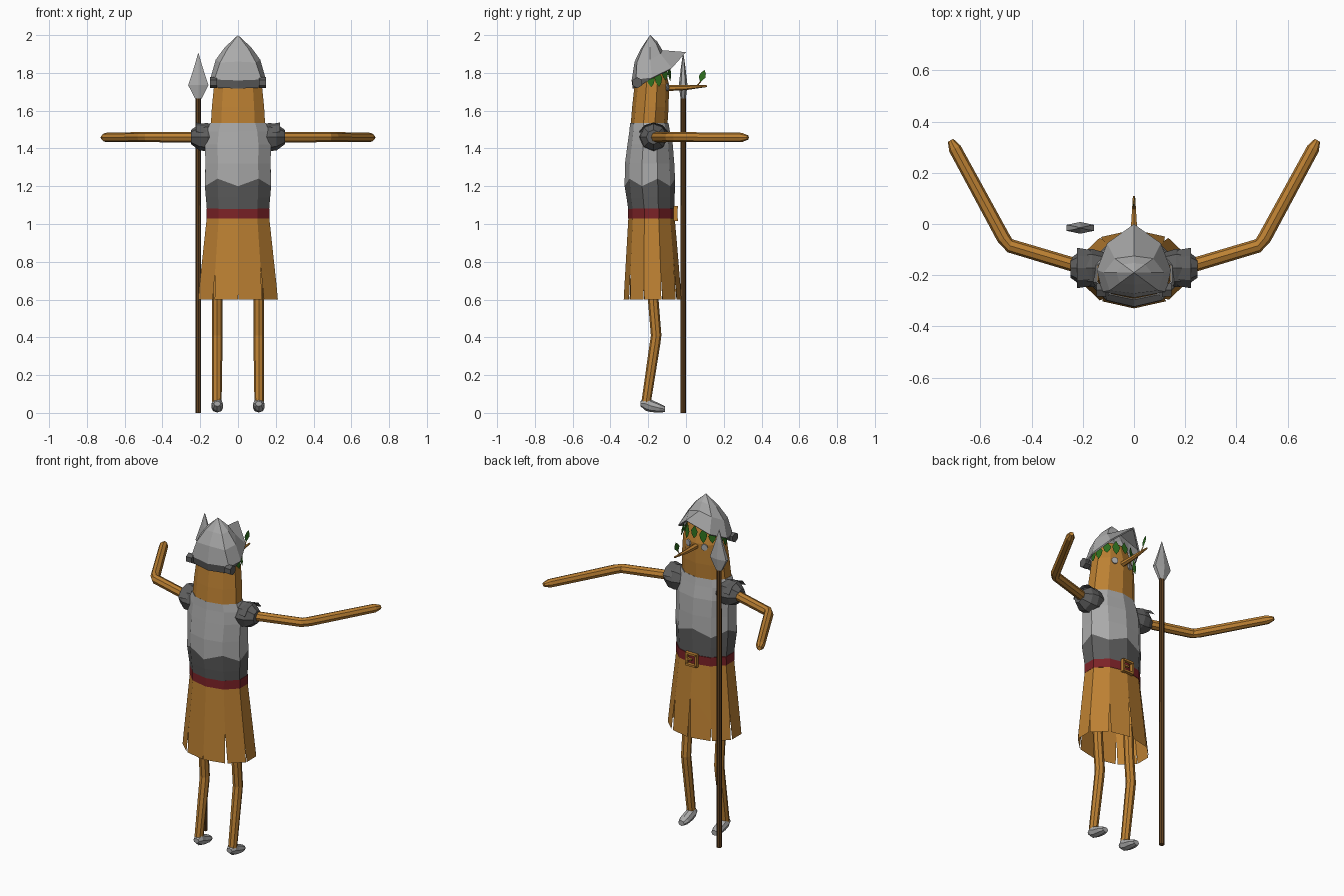
import bpy, bmesh
from math import sin, cos, pi, radians
from mathutils import Vector as V

default = bpy.data.objects.get("Cube")
if default:
    bpy.data.objects.remove(default, do_unlink=True)

X, Y, Z = V((1, 0, 0)), V((0, 1, 0)), V((0, 0, 1))


def material(name, rgb):
    m = bpy.data.materials.new(name)
    m.use_nodes = True
    m.diffuse_color = (*rgb, 1)
    m.node_tree.nodes["Principled BSDF"].inputs["Base Color"].default_value = (*rgb, 1)
    return m


WOOD = material("orange wood", (0.51, 0.22, 0.033))
STEEL = material("light steel", (0.4, 0.4, 0.4))
IRON = material("dark iron", (0.11, 0.11, 0.11))
RED = material("belt red", (0.2, 0.016, 0.02))
BROWN = material("shaft brown", (0.12, 0.055, 0.015))
GREEN = material("leaf green", (0.025, 0.15, 0.012))


def build(name, verts, faces, *mats, rule=None):
    me = bpy.data.meshes.new(name)
    me.from_pydata([tuple(v) for v in verts], [], faces)
    bm = bmesh.new()
    bm.from_mesh(me)
    bmesh.ops.remove_doubles(bm, verts=bm.verts, dist=1e-5)
    bmesh.ops.recalc_face_normals(bm, faces=bm.faces)
    bm.to_mesh(me)
    bm.free()
    for m in mats:
        me.materials.append(m)
    if rule:
        for p in me.polygons:
            p.material_index = rule(p.center)
    ob = bpy.data.objects.new(name, me)
    bpy.context.collection.objects.link(ob)
    return ob


def ring(c, u, v, n=10):
    # starts on the v axis so that one vertex lies there
    return [c + u * cos(pi / 2 + 2 * pi * i / n) + v * sin(pi / 2 + 2 * pi * i / n) for i in range(n)]


def loft(name, rings, *mats, caps=(True, True), rule=None):
    n = len(rings[0])
    faces = [(r * n + i, r * n + (i + 1) % n, (r + 1) * n + (i + 1) % n, (r + 1) * n + i)
             for r in range(len(rings) - 1) for i in range(n)]
    if caps[0]:
        faces.append(tuple(range(n)))
    if caps[1]:
        faces.append(tuple(range(len(rings) * n - n, len(rings) * n)))
    return build(name, [p for r in rings for p in r], faces, *mats, rule=rule)


def tube(name, path, radii, ref, mat, n=8):
    pts = [V(p) for p in path]
    rings = []
    for i, p in enumerate(pts):
        d = (pts[min(i + 1, len(pts) - 1)] - pts[max(i - 1, 0)]).normalized()
        u = ref.cross(d).normalized()
        rings.append(ring(p, u * radii[i], d.cross(u) * radii[i], n))
    return loft(name, rings, mat)


def section(z, hx, y0, y1):
    return ring(V((0, (y0 + y1) / 2, z)), X * hx / 0.95, Y * (y1 - y0) / 2)


def leaf(name, base, tip, side):
    base, tip = V(base), V(tip)
    mid = base.lerp(tip, 0.45)
    low = base.lerp(tip, 0.75)
    pts = [base, mid + side, low + side * 0.7, tip, low - side * 0.7, mid - side]
    build(name, pts, [(0, 1, 2, 3), (0, 3, 4, 5)], GREEN)


def box(name, c, size, mat):
    c = V(c)
    hx, hy, hz = (s / 2 for s in size)
    rings = [[c + V((x * hx, y * hy, z * hz)) for x, y in ((-1, -1), (1, -1), (1, 1), (-1, 1))]
             for z in (-1, 1)]
    loft(name, rings, mat)


# Head
loft("head", [section(1.5, 0.145, -0.295, -0.1), section(1.62, 0.138, -0.285, -0.092),
              section(1.74, 0.126, -0.272, -0.09), section(1.85, 0.09, -0.25, -0.12)], WOOD)

# Torso: mail below a breastplate with a wavy lower edge
hem = [p + Z * (0.025 if i % 2 == 0 else -0.015) for i, p in enumerate(section(1.215, 0.175, -0.325, -0.058))]
loft("mail_shirt", [section(1.06, 0.163, -0.303, -0.062), section(1.14, 0.17, -0.315, -0.06), hem],
     IRON, caps=(True, False))
loft("breastplate", [hem, section(1.32, 0.172, -0.323, -0.062), section(1.42, 0.175, -0.31, -0.07),
                     section(1.49, 0.165, -0.3, -0.085), section(1.535, 0.148, -0.296, -0.093),
                     section(1.52, 0.125, -0.27, -0.12)], STEEL, caps=(False, False))

# Belt and buckle
loft("belt", [section(1.03, 0.167, -0.307, -0.057), section(1.082, 0.167, -0.306, -0.057)], RED)
for s in (-1, 1):
    box("buckle_side", (s * 0.032, -0.055, 1.055), (0.012, 0.02, 0.078), WOOD)
    box("buckle_bar", (0, -0.052, 1.055 + s * 0.033), (0.064, 0.02, 0.012), WOOD)
box("buckle_pin", (0.014, -0.052, 1.055), (0.036, 0.016, 0.01), WOOD)

# Tattered skirt: panels joined above slits of differing height
N = 10
top = section(1.035, 0.165, -0.305, -0.06)
bottom = section(0.6, 0.212, -0.33, -0.022)
slit_height = [0.86, 0.7, 0.76, 0.66, 0.75, 0.65, 0.78, 0.68, 0.72, 0.8]
verts, faces = [], []
for i in range(N):
    j = (i + 1) % N
    knots = [top[k].lerp(bottom[k], (1.035 - slit_height[k]) / 0.435) for k in (i, j)]
    gaps = [(slit_height[k] - 0.6) * 0.4 for k in (i, j)]
    left = bottom[i].lerp(bottom[j], gaps[0])
    right = bottom[j].lerp(bottom[i], gaps[1] * 0.5)
    b = len(verts)
    verts += [top[i], top[j], knots[1], knots[0], left, right]
    faces += [(b, b + 1, b + 2, b + 3), (b + 3, b + 2, b + 5, b + 4)]
build("skirt", verts, faces, WOOD)

# Helmet: pointed dome whose rim rises into a peak over the face
half_rim = [(0, 0, 1.91), (0.105, -0.075, 1.825), (0.145, -0.18, 1.775), (0.125, -0.265, 1.765), (0, -0.288, 1.76)]
half_mid = [(0, -0.125, 1.92), (0.075, -0.135, 1.9), (0.118, -0.19, 1.87), (0.095, -0.26, 1.855), (0, -0.272, 1.86)]


def both(half):
    pts = [V(p) for p in half]
    return pts + [V((-p.x, p.y, p.z)) for p in pts[-2:0:-1]]


rim, mid = both(half_rim), both(half_mid)
apex = V((0, -0.19, 2.0))
crown = [m.lerp(apex, 0.5) + (m - apex) * 0.08 + Z * 0.012 for m in mid]
loft("helmet", [rim, mid, crown, [apex] * 8], STEEL, caps=(False, False))
band = [V((p.x * 0.97, p.y + (0.006 if p.y < -0.2 else -0.008), p.z - (0.043 if p.y < -0.2 else 0.008)))
        for p in rim]
loft("helmet_band", [rim, band], STEEL, IRON, caps=(False, False), rule=lambda c: int(c.y < -0.2))
for s in (-1, 1):
    tube("helmet_bolt", [(s * 0.11, -0.258, 1.748), (s * 0.147, -0.258, 1.748)], [0.029, 0.029], Z, IRON, 6)

# Face
for s in (-1, 1):
    c = V((s * 0.052, -0.103, 1.725))
    out = V((s * 0.4, 1, 0)).normalized()
    side = Z.cross(out)
    loft("eye", [ring(c + out * d, side * 0.019, Z * 0.02, 8) for d in (0, 0.008)], STEEL)
tube("twig_nose", [(0, -0.11, 1.72), (0, 0, 1.722), (0, 0.11, 1.73)], [0.017, 0.013, 0.005], Z, WOOD, 6)
tube("nose_stem", [(0, 0.055, 1.727), (0, 0.078, 1.755)], [0.004, 0.003], X, WOOD, 4)
leaf("nose_leaf", (0, 0.075, 1.75), (0, 0.098, 1.815), V((0.004, 0.018, -0.004)))

# Leaf fringe beneath the helmet rim
for k in range(-4, 5):
    a = radians(90 + 24 * k)
    front = sin(a)
    x, y = 0.132 * cos(a), -0.181 + 0.098 * front
    z = 1.79 + 0.05 * max(front, 0)
    leaf("fringe_leaf", (x * 0.95, y, z + 0.01), (x * 1.04, y + 0.008, z - 0.065 - 0.015 * (k % 2)),
         V((-sin(a), cos(a), 0)) * 0.022)

# Arms, shoulder guards, legs and feet
for s in (-1, 1):
    tube("arm", [(s * 0.15, -0.185, 1.46), (s * 0.485, -0.085, 1.46), (s * 0.51, -0.055, 1.46),
                 (s * 0.7, 0.295, 1.458), (s * 0.717, 0.327, 1.458)],
         [0.028, 0.027, 0.027, 0.025, 0.012], Z, WOOD)
    tube("shoulder_guard", [(s * x, -0.172, 1.46) for x in (0.12, 0.165, 0.205, 0.248)],
         [0.062, 0.075, 0.07, 0.038], Z, IRON)
    arc = [radians(a) for a in (20, 55, 90, 125, 160)]
    lip = [V((s * x, -0.172 + r * cos(a), 1.46 + r * sin(a) * 0.92)) for x, r in ((0.17, 0.075), (0.222, 0.084))
           for a in arc]
    build("shoulder_lip", lip, [(i, i + 1, i + 6, i + 5) for i in range(4)], IRON)
    tube("leg", [(s * 0.11, -0.18, 0.78), (s * 0.11, -0.172, 0.58), (s * 0.11, -0.158, 0.41),
                 (s * 0.11, -0.165, 0.36), (s * 0.112, -0.212, 0.05)],
         [0.028, 0.028, 0.028, 0.028, 0.025], X, WOOD)
    foot = [(-0.24, 0.018, 0.035, 0.062), (-0.215, 0.03, 0.012, 0.085), (-0.185, 0.03, 0.004, 0.07),
            (-0.14, 0.031, 0.002, 0.05), (-0.112, 0.02, 0.004, 0.035)]
    loft("foot", [ring(V((s * 0.11, y, (z0 + z1) / 2)), X * w, Z * (z1 - z0) / 2, 8)
                  for y, w, z0, z1 in foot], STEEL)

# Spear
tube("spear_shaft", [(-0.21, -0.015, 0), (-0.21, -0.015, 1.69)], [0.015, 0.014], X, BROWN)
loft("spear_head", [ring(V((-0.21, -0.015, z)), X * w, Y * d, 6)
                    for z, w, d in ((1.665, 0.021, 0.014), (1.735, 0.062, 0.023),
                                    (1.83, 0.026, 0.012), (1.905, 0.001, 0.001))], STEEL)
